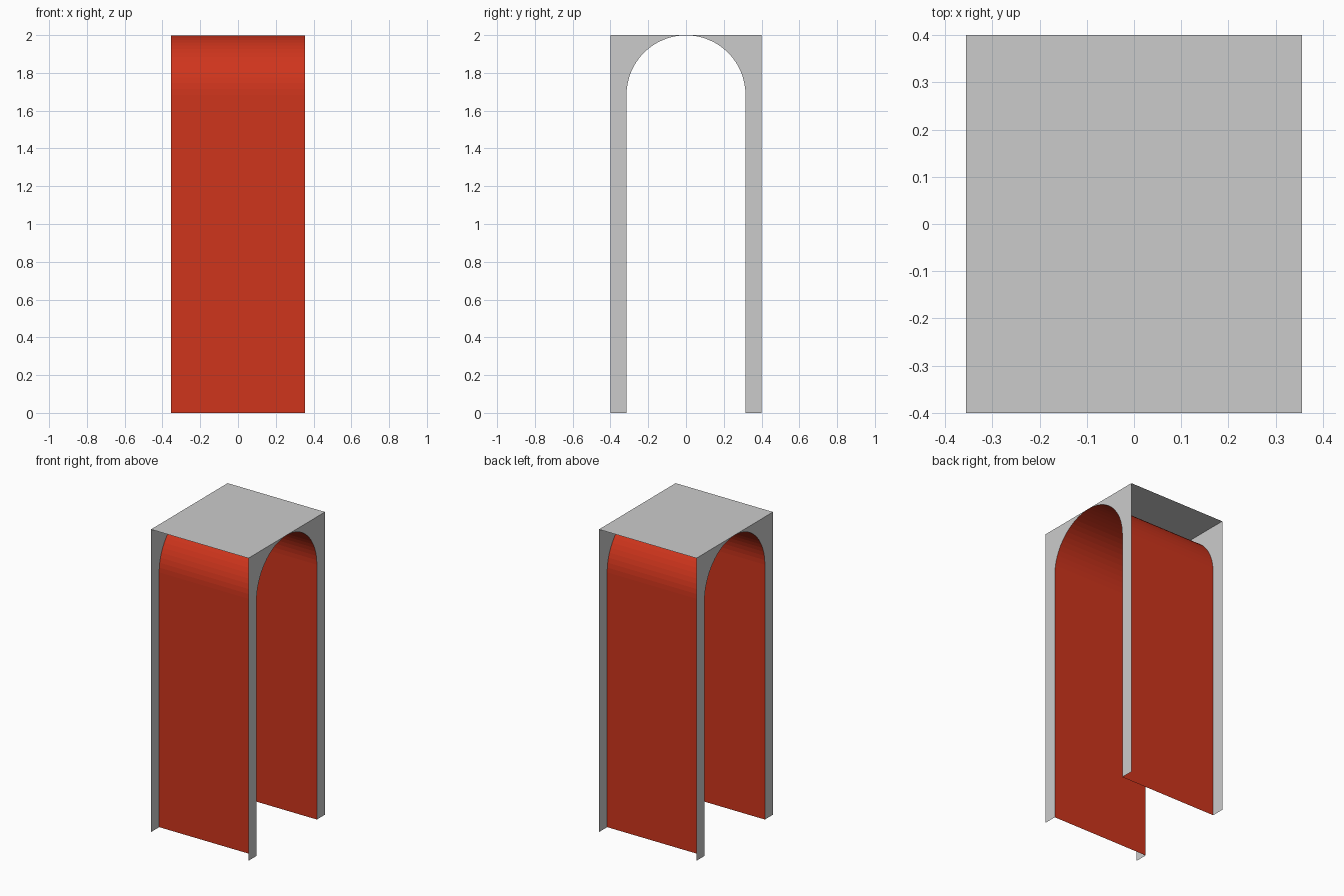
import bpy, bmesh, math

if "Cube" in bpy.data.objects:
    bpy.data.objects.remove(bpy.data.objects["Cube"])

HX, HY, TOP = 0.356, 0.40, 2.0      # half length, half width, height
R, SPRING, SEGS = 0.315, 1.684, 32  # arch radius, spring height, facets

arc = [(-R * math.cos(math.pi * i / SEGS), SPRING + R * math.sin(math.pi * i / SEGS))
       for i in range(SEGS + 1)]


def make_object(name, quads, material=None):
    bm = bmesh.new()
    for quad in quads:
        bm.faces.new([bm.verts.new(p) for p in quad])
    bmesh.ops.remove_doubles(bm, verts=bm.verts, dist=1e-5)
    mesh = bpy.data.meshes.new(name)
    bm.to_mesh(mesh)
    bm.free()
    if material:
        mesh.materials.append(material)
    obj = bpy.data.objects.new(name, mesh)
    bpy.context.collection.objects.link(obj)
    return obj


def end_panel(name, side):
    # flat sheet: two legs plus the spandrel strips above the arch
    strips = [((-HY, 0), (-R, 0), (-R, SPRING), (-HY, SPRING)),
              ((R, 0), (HY, 0), (HY, SPRING), (R, SPRING)),
              ((-HY, SPRING), (-R, SPRING), (-R, TOP), (-HY, TOP)),
              ((R, SPRING), (HY, SPRING), (HY, TOP), (R, TOP))]
    strips += [(a, b, (b[0], TOP), (a[0], TOP)) for a, b in zip(arc, arc[1:])]
    return make_object(name, [[(side * HX, y, z) for y, z in s[::side]] for s in strips])


# End panels with arched openings
end_panel("right_end_panel", 1)
end_panel("left_end_panel", -1)

# Flat roof
make_object("top_panel", [[(-HX, -HY, TOP), (HX, -HY, TOP), (HX, HY, TOP), (-HX, HY, TOP)]])

# Red inner lining: straight walls and faceted barrel vault, open outside and below
red = bpy.data.materials.new("red_lining")
red.diffuse_color = (0.62, 0.035, 0.012, 1)
red.use_nodes = True
red.node_tree.nodes["Principled BSDF"].inputs["Base Color"].default_value = red.diffuse_color
profile = [(-R, 0)] + arc + [(R, 0)]
make_object("arch_lining", [[(-HX, *a), (HX, *a), (HX, *b), (-HX, *b)][::-1]
                            for a, b in zip(profile, profile[1:])], red)
